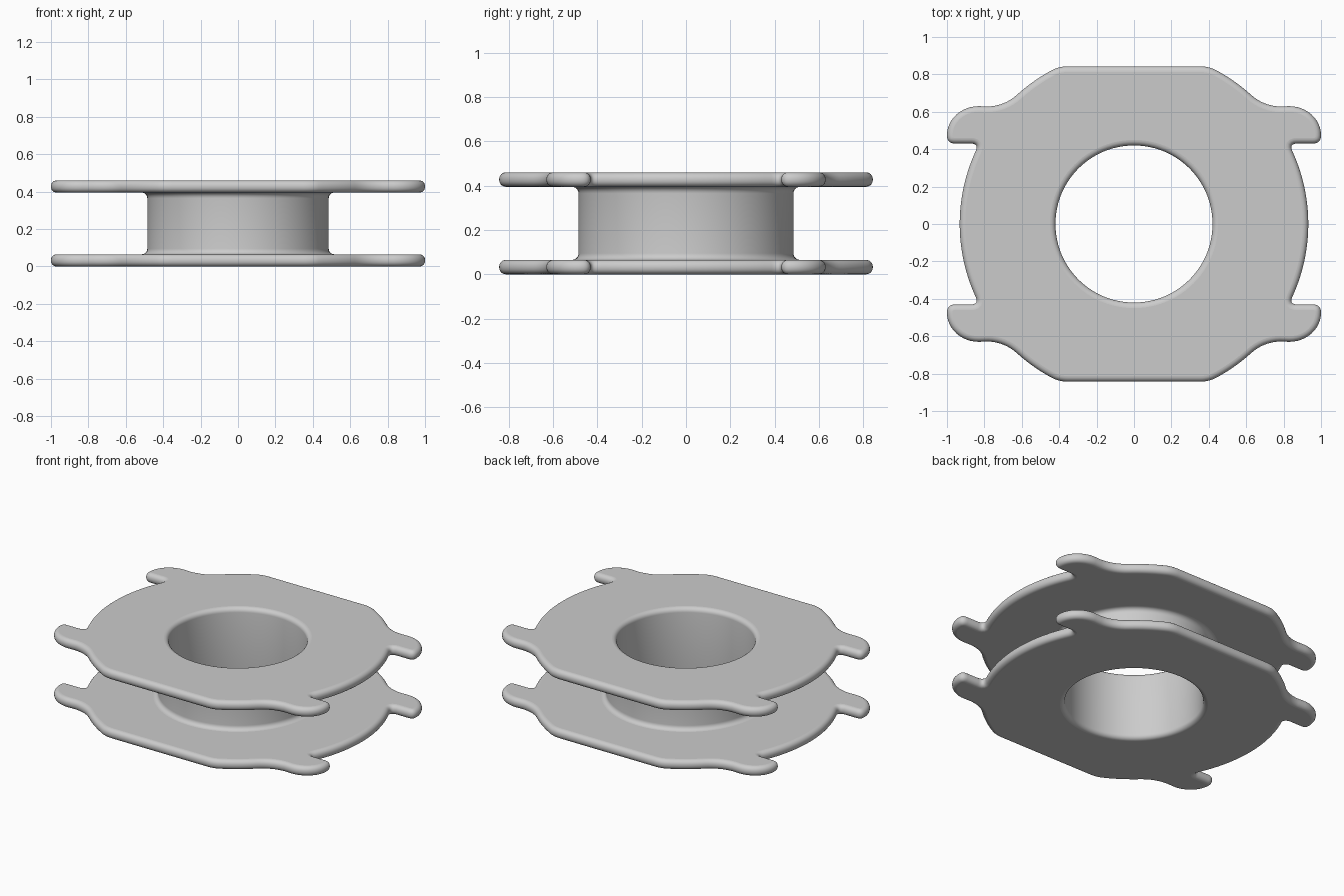
import bpy, bmesh
from math import sin, cos, radians, pi
from mathutils import Vector

if "Cube" in bpy.data.objects:
    bpy.data.objects.remove(bpy.data.objects["Cube"])

HEIGHT, THICK = 0.46, 0.065      # whole spool, one flange
BODY_R, BORE_R, CORE_R = 0.932, 0.42, 0.485
ROUND = 0.03                     # radius of all edge rounds
SEGS, STEPS = 96, 6

grey = bpy.data.materials.new("light grey")
grey.use_nodes = True
colour = (0.6, 0.6, 0.6, 1)
grey.diffuse_color = colour
grey.node_tree.nodes["Principled BSDF"].inputs["Base Color"].default_value = colour


def arc(cx, cy, rx, ry, a, b, n):
    angles = [radians(a + (b - a) * i / n) for i in range(n + 1)]
    return [Vector((cx + rx * cos(t), cy + ry * sin(t))) for t in angles]


def bend(p, c, q, n=6):
    p, c, q = Vector(p), Vector(c), Vector(q)
    return [p * (1 - t) ** 2 + c * 2 * t * (1 - t) + q * t * t
            for t in (i / n for i in range(n + 1))]


def body(a, b, n):
    return arc(0, 0, BODY_R, BODY_R, a, b, n)


def flange_outline():
    side, shoulder = body(0, 24.5, 12), body(48, 62.5, 8)
    quarter = side
    quarter += bend(side[-1], (0.827, 0.43), (0.87, 0.43))             # notch
    quarter += bend((0.956, 0.43), (1, 0.43), (1, 0.474))              # ear tip
    quarter += arc(0.83, 0.474, 0.17, 0.156, 0, 90, 12)                # ear
    quarter += bend((0.78, 0.628), (0.69, 0.632), shoulder[0], 8)      # neck
    quarter += shoulder
    quarter += bend(shoulder[-1], (0.395, 0.843), (0.35, 0.843))       # flat end
    half = quarter + [Vector((-p.x, p.y)) for p in reversed(quarter)]
    full = half + [Vector((p.x, -p.y)) for p in reversed(half)]
    # Drop points that repeat where pieces meet
    return [p for i, p in enumerate(full) if (p - full[i - 1]).length > 1e-4]


def inset(points, d):
    result = []
    for i, p in enumerate(points):
        a = (p - points[i - 1]).normalized()
        b = (points[(i + 1) % len(points)] - p).normalized()
        na, nb = Vector((-a.y, a.x)), Vector((-b.y, b.x))
        result.append(p + (na + nb) * d / max(1 + na.dot(nb), 0.5))
    return result


def ring(bm, points, z):
    return [bm.verts.new((p.x, p.y, z)) for p in points]


def stitch(bm, rings):
    for low, high in zip(rings, rings[1:]):
        for i in range(len(low)):
            face = bm.faces.new((low[i - 1], low[i], high[i], high[i - 1]))
            face.smooth = True


def finish(bm, name):
    mesh = bpy.data.meshes.new(name)
    bm.to_mesh(mesh)
    bm.free()
    mesh.materials.append(grey)
    obj = bpy.data.objects.new(name, mesh)
    bpy.context.collection.objects.link(obj)
    return obj


def cap(bm, rim, hole_radius, z, up):
    hole = ring(bm, arc(0, 0, hole_radius, hole_radius, 0, 360, SEGS)[:-1], z)
    edges = []
    for loop in (rim, hole):
        for i in range(len(loop)):
            edges.append(bm.edges.get((loop[i - 1], loop[i]))
                         or bm.edges.new((loop[i - 1], loop[i])))
    made = bmesh.ops.triangle_fill(bm, use_beauty=True, edges=edges)["geom"]
    for face in made:
        if isinstance(face, bmesh.types.BMFace):
            face.smooth = False
            face.normal_update()
            if face.normal.z * up < 0:
                face.normal_flip()


def flange(name, z0, outward):
    """Rounded plate; outward is 1 when its outer face points up."""
    bm = bmesh.new()
    outline, rings = flange_outline(), []
    for base, start in ((z0 + ROUND, -90), (z0 + THICK - ROUND, 0)):
        for i in range(STEPS + 1):
            t = radians(start + 90 * i / STEPS)
            rings.append(ring(bm, inset(outline, ROUND * (1 - cos(t))),
                              base + ROUND * sin(t)))
    stitch(bm, rings)
    outer, inner = BORE_R + ROUND, CORE_R + ROUND
    cap(bm, rings[0], inner if outward > 0 else outer, z0, -1)
    cap(bm, rings[-1], outer if outward > 0 else inner, z0 + THICK, 1)
    return finish(bm, name)


def tube(name, radius, z0, z1, facing):
    """Flared tube wall; facing is 1 for an outside wall, -1 for a bore."""
    bm = bmesh.new()
    profile = []
    for i in range(STEPS + 1):
        t = pi / 2 * i / STEPS
        profile.append((radius + ROUND * (1 - sin(t)), ROUND * (1 - cos(t))))
    levels = [(r, z0 + h) for r, h in profile]
    levels += [(r, z1 - h) for r, h in reversed(profile)]
    rings = [ring(bm, arc(0, 0, r, r, 0, 360, SEGS)[:-1], z) for r, z in levels]
    stitch(bm, rings)
    if facing < 0:
        bmesh.ops.reverse_faces(bm, faces=bm.faces[:])
    return finish(bm, name)


flange("lower_flange", 0, -1)
flange("upper_flange", HEIGHT - THICK, 1)
tube("core_wall", CORE_R, THICK, HEIGHT - THICK, 1)
tube("bore_wall", BORE_R, 0, HEIGHT, -1)
